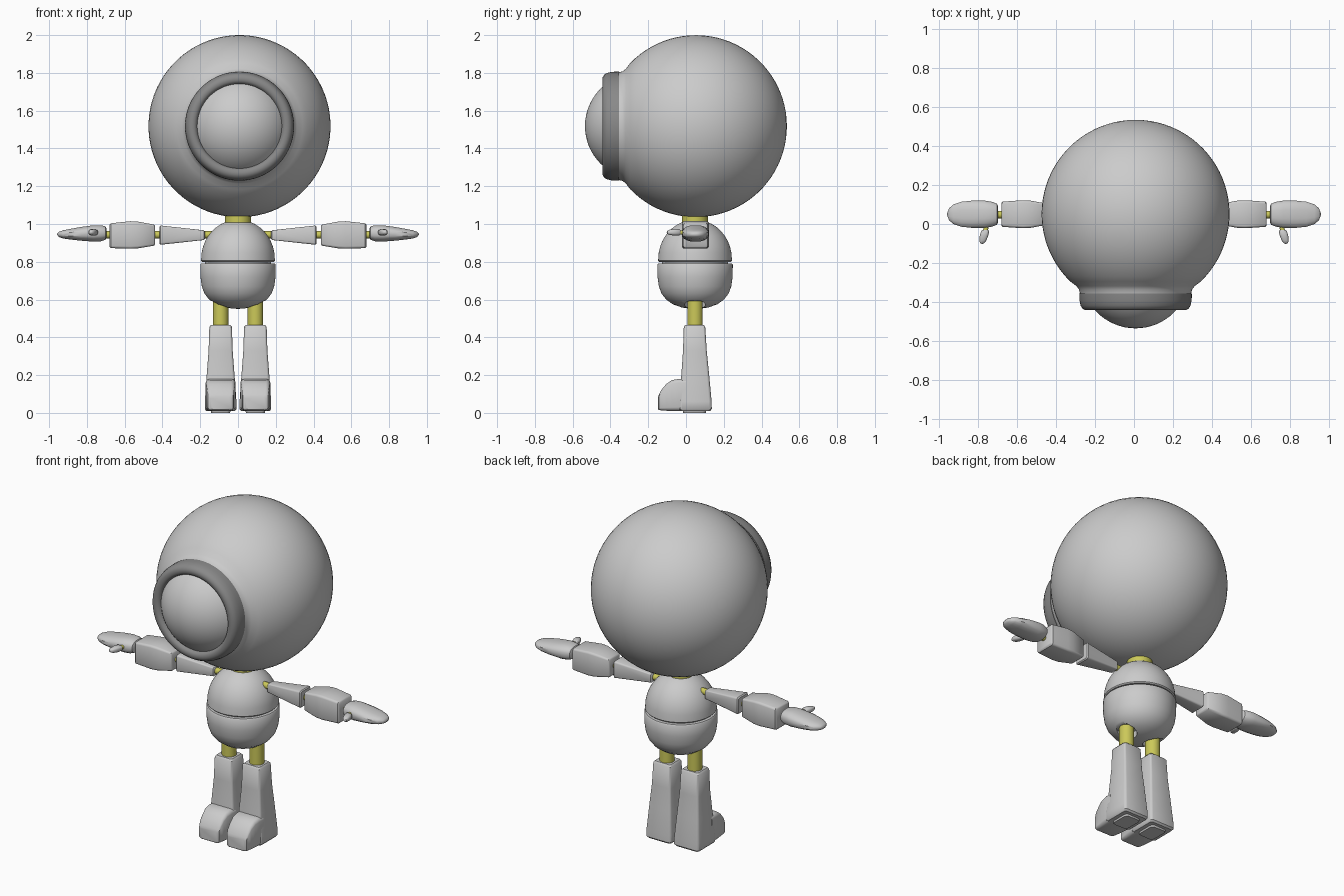
import bpy, bmesh, math

cube = bpy.data.objects.get("Cube")
if cube:
    bpy.data.objects.remove(cube, do_unlink=True)


def material(name, colour):
    m = bpy.data.materials.new(name)
    m.use_nodes = True
    m.diffuse_color = (*colour, 1)
    bsdf = next(n for n in m.node_tree.nodes if n.type == "BSDF_PRINCIPLED")
    bsdf.inputs["Base Color"].default_value = (*colour, 1)
    return m


LIGHT = material("light grey", (0.6, 0.6, 0.6))
DARK = material("dark grey", (0.25, 0.25, 0.25))
YELLOW = material("yellow", (0.6, 0.58, 0.1))
CY = 0.048   # depth of the body axis
ARM_Z = 0.943


def outline(hu, hv, roundness, steps):
    """Rectangle with rounded corners; roundness 1 gives an ellipse."""
    ru, rv = hu * roundness, hv * roundness
    pts = []
    for corner, (su, sv) in enumerate(((1, 1), (-1, 1), (-1, -1), (1, -1))):
        for i in range(steps):
            a = (corner + (i + 0.5) / steps) * math.pi / 2
            pts.append((su * (hu - ru) + ru * math.cos(a), sv * (hv - rv) + rv * math.sin(a)))
    return pts


def loft(name, axis, sections, mat, roundness=1.0, steps=4):
    """Skin sections (position, centre u, centre v, half u, half v) along an axis."""
    bm = bmesh.new()
    rings = []
    for pos, cu, cv, hu, hv in sections:
        ring = []
        for u, v in outline(hu, hv, roundness, steps):
            co = [cu + u, cv + v]
            co.insert("xyz".index(axis), pos)
            ring.append(bm.verts.new(co))
        rings.append(ring)
    for a, b in zip(rings, rings[1:]):
        for i in range(len(a)):
            j = (i + 1) % len(a)
            bm.faces.new((a[i], a[j], b[j], b[i]))
    for ring, sec in ((rings[0], sections[0]), (rings[-1], sections[-1])):
        if sec[3] > 0:
            bm.faces.new(ring)
    bmesh.ops.remove_doubles(bm, verts=bm.verts, dist=0.00005)
    bmesh.ops.recalc_face_normals(bm, faces=bm.faces)
    mesh = bpy.data.meshes.new(name)
    bm.to_mesh(mesh)
    bm.free()
    mesh.materials.append(mat)
    obj = bpy.data.objects.new(name, mesh)
    bpy.context.collection.objects.link(obj)
    smooth(obj)
    return obj


def smooth(obj):
    obj.data.shade_smooth()
    obj.data.set_sharp_from_angle(angle=math.radians(40))


def lathe(name, axis, centre, profile, mat, steps=16):
    """Turn (radius, position) points around an axis."""
    return loft(name, axis, [(p, *centre, r, r) for r, p in profile], mat, 1.0, steps)


def dome(r0, p0, height, n=10):
    """Quarter ellipse from the rim to the pole."""
    quarter = math.pi / 2
    return [(r0 * math.cos(quarter * i / n) if i < n else 0,
             p0 + height * math.sin(quarter * i / n)) for i in range(n + 1)]


# Head: ball with a short collar at the front
HEAD_R, HEAD_X, HEAD_Y, HEAD_Z = 0.482, 0.008, 0.052, 1.518
eye = (HEAD_X, HEAD_Z)
end = math.radians(136)
ball = []
for i in range(33):
    a = end * i / 32
    ball.append((HEAD_R * math.sin(a), HEAD_Y + HEAD_R * math.cos(a)))
collar = [(0.304, -0.318), (0.29, -0.336), (0.285, -0.358), (0.2, -0.358)]
lathe("head", "y", eye, ball + collar, LIGHT, 20)

# Eye: dark rim around a domed lens
lathe("eye_rim", "y", eye, [(0.2, -0.352), (0.289, -0.356), (0.288, -0.39), (0.282, -0.418),
                            (0.272, -0.434), (0.257, -0.442), (0.24, -0.441),
                            (0.228, -0.433), (0.221, -0.415)], DARK, 20)
lathe("eye_lens", "y", eye, dome(0.28, -0.255, -0.28, 16), LIGHT, 20)

# Neck and body
body = (0, CY)
lathe("neck", "z", body, [(0.069, 0.96), (0.069, 1.07)], YELLOW, 8)
lathe("chest", "z", body, [(0.16, 0.8), (0.19, 0.8), (0.196, 0.806)]
      + dome(0.195, 0.815, 0.208), LIGHT)
lathe("waist", "z", body, [(0.175, 0.77), (0.175, 0.82)], LIGHT)
pelvis = lathe("pelvis", "z", body,
               [(0.17, 0.791), (0.195, 0.791), (0.2, 0.784), (0.199, 0.72), (0.192, 0.67),
                (0.178, 0.632), (0.153, 0.6), (0.118, 0.575), (0.07, 0.558),
                (0.03, 0.552), (0, 0.551)], LIGHT)

# Flat leg sockets cut into the pelvis
for side in (1, -1):
    cutter = lathe("socket_cutter", "z", (side * 0.092, CY), [(0.056, 0.45), (0.056, 0.592)], LIGHT, 6)
    cutter.hide_render = True
    mod = pelvis.modifiers.new("socket", "BOOLEAN")
    mod.operation = "DIFFERENCE"
    mod.solver = "EXACT"
    mod.object = cutter
    bpy.context.view_layer.update()
    graph = bpy.context.evaluated_depsgraph_get()
    cut = bpy.data.meshes.new_from_object(pelvis.evaluated_get(graph))
    pelvis.modifiers.clear()
    pelvis.data = cut
    bpy.data.objects.remove(cutter, do_unlink=True)
smooth(pelvis)

for side, label in ((1, "left"), (-1, "right")):
    # Leg: rod, flared boot, toe cap and sole
    lx = side * 0.092
    lathe(label + "_leg_rod", "z", (lx, CY), [(0.041, 0.42), (0.041, 0.64)], YELLOW, 6)
    loft(label + "_boot", "z", [
        (0.01, lx, 0.05, 0.076, 0.078), (0.02, lx, 0.05, 0.084, 0.087),
        (0.06, lx, 0.05, 0.084, 0.086), (0.2, lx, 0.049, 0.074, 0.074),
        (0.33, lx, 0.047, 0.064, 0.063), (0.455, lx, 0.045, 0.06, 0.057),
        (0.465, lx, 0.045, 0.052, 0.049)], LIGHT, 0.22)
    loft(label + "_toe_cap", "y", [
        (0.0, lx, 0.095, 0.08, 0.085), (-0.04, lx, 0.095, 0.08, 0.085),
        (-0.075, lx, 0.092, 0.077, 0.082), (-0.105, lx, 0.082, 0.073, 0.071),
        (-0.13, lx, 0.068, 0.07, 0.055), (-0.143, lx, 0.056, 0.066, 0.041),
        (-0.148, lx, 0.052, 0.056, 0.033)], LIGHT, 0.3)
    loft(label + "_sole", "z", [(0, lx, 0.045, 0.05, 0.06), (0.02, lx, 0.045, 0.056, 0.066)],
         LIGHT, 0.4)

    # Arm joints: one thin rod running shoulder to wrist
    arm = (CY, ARM_Z)
    lathe(label + "_arm_rod", "x", arm, [(0.019, side * 0.1), (0.019, side * 0.73)], YELLOW, 4)

    def limb(name, rows, roundness):
        loft(label + name, "x", [(side * x, CY + 0.002, z, hy, hz) for x, z, hy, hz in rows],
             LIGHT, roundness, 4)

    limb("_upper_arm", [(0.176, 0.941, 0.021, 0.02), (0.181, 0.941, 0.027, 0.026),
                        (0.409, 0.941, 0.05, 0.051), (0.415, 0.941, 0.045, 0.046)], 0.25)
    limb("_forearm", [(0.439, 0.941, 0.047, 0.049), (0.445, 0.941, 0.054, 0.056),
                      (0.53, 0.942, 0.07, 0.071), (0.57, 0.942, 0.072, 0.073),
                      (0.673, 0.938, 0.065, 0.066), (0.68, 0.938, 0.058, 0.059)], 0.22)
    limb("_hand", [(0.697, 0.952, 0.042, 0.026), (0.702, 0.952, 0.054, 0.036),
                   (0.725, 0.951, 0.064, 0.043), (0.765, 0.95, 0.071, 0.044),
                   (0.83, 0.948, 0.071, 0.037), (0.885, 0.946, 0.065, 0.029),
                   (0.925, 0.945, 0.051, 0.022), (0.948, 0.945, 0.032, 0.014),
                   (0.96, 0.945, 0, 0)], 0.85)

    # Thumb on the front of the hand
    loft(label + "_thumb_rod", "y", [(0.02, side * 0.75, 0.955, 0.013, 0.012),
                                     (-0.045, side * 0.764, 0.955, 0.013, 0.012)], YELLOW)
    loft(label + "_thumb", "y", [(y, side * x, 0.956, h, h * 0.8) for y, x, h in (
        (-0.03, 0.762, 0.016), (-0.036, 0.763, 0.021), (-0.06, 0.769, 0.022),
        (-0.085, 0.775, 0.018), (-0.098, 0.778, 0.011), (-0.103, 0.779, 0))], LIGHT, 0.8)
